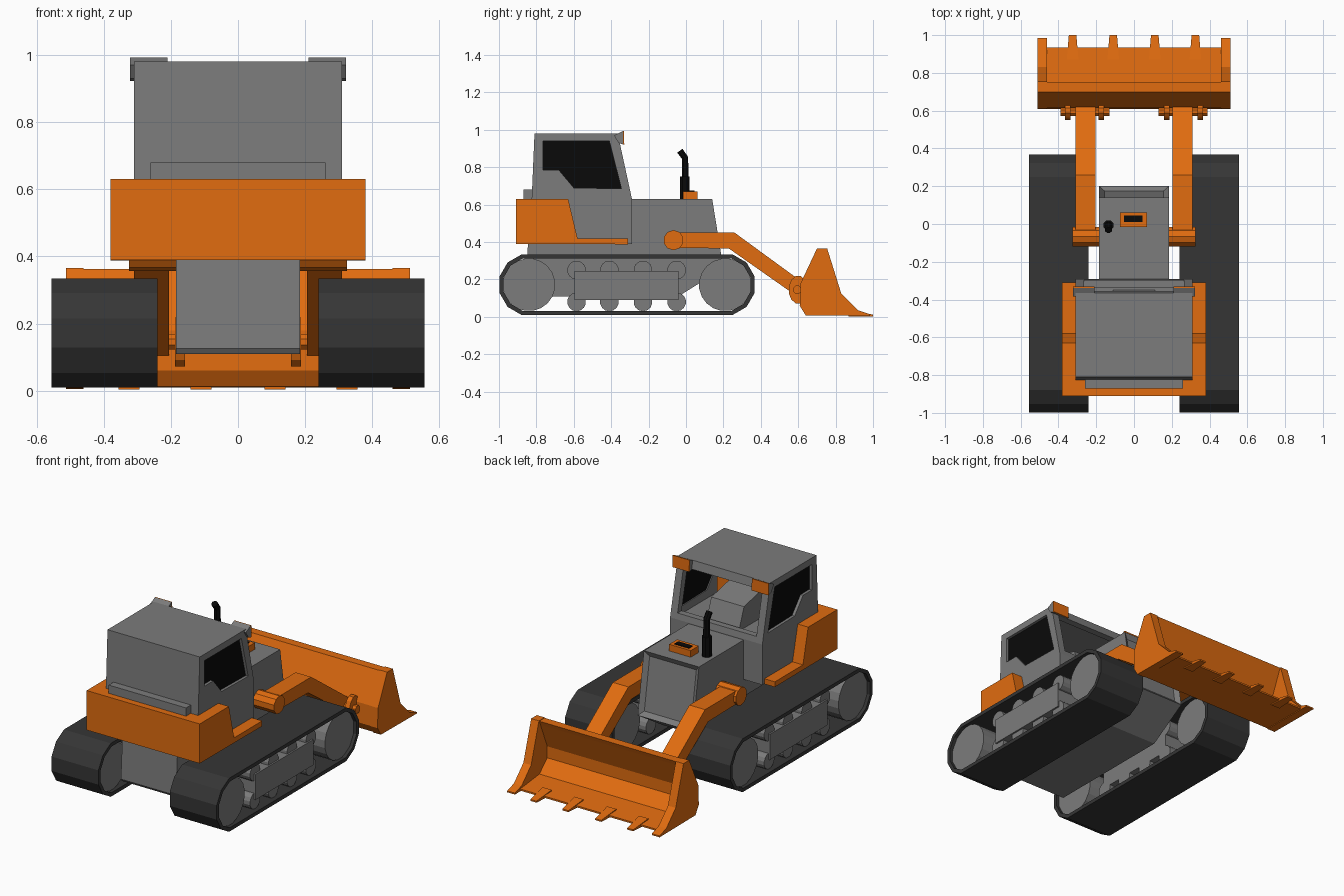
import bpy, bmesh
from math import sin, cos, radians, pi
from mathutils import Vector

if "Cube" in bpy.data.objects:
    bpy.data.objects.remove(bpy.data.objects["Cube"])


def material(name, rgb):
    m = bpy.data.materials.new(name)
    m.use_nodes = True
    m.diffuse_color = (*rgb, 1)
    m.node_tree.nodes["Principled BSDF"].inputs["Base Color"].default_value = (*rgb, 1)
    return m


GREY = material("body grey", (0.2, 0.2, 0.2))
ORANGE = material("work orange", (0.75, 0.15, 0.005))
RUBBER = material("track dark grey", (0.036, 0.036, 0.036))
BLACK = material("glass black", (0.003, 0.003, 0.003))


def finish(name, bm, *mats):
    bmesh.ops.recalc_face_normals(bm, faces=bm.faces)
    mesh = bpy.data.meshes.new(name)
    bm.to_mesh(mesh)
    bm.free()
    ob = bpy.data.objects.new(name, mesh)
    bpy.context.collection.objects.link(ob)
    for m in mats:
        mesh.materials.append(m)
    return ob


def prism(name, profile, x0, x1, mat):
    """Extrude a (y, z) profile from x0 to x1."""
    bm = bmesh.new()
    a = [bm.verts.new((x0, y, z)) for y, z in profile]
    b = [bm.verts.new((x1, y, z)) for y, z in profile]
    bm.faces.new(a)
    bm.faces.new(b)
    for i in range(len(a)):
        j = (i + 1) % len(a)
        bm.faces.new((a[i], a[j], b[j], b[i]))
    return finish(name, bm, mat)


def box(name, x0, x1, y0, y1, z0, z1, mat):
    return prism(name, [(y0, z0), (y1, z0), (y1, z1), (y0, z1)], x0, x1, mat)


def disc(name, y, z, r, x0, x1, mat, n=20, rz=None):
    pts = [(y + r * cos(2 * pi * (i + .5) / n), z + (rz or r) * sin(2 * pi * (i + .5) / n))
           for i in range(n)]
    return prism(name, pts, x0, x1, mat)


def cut(ob, cutter):
    mod = ob.modifiers.new("cut", "BOOLEAN")
    mod.operation = "DIFFERENCE"
    mod.solver = "EXACT"
    mod.object = cutter
    bpy.context.view_layer.objects.active = ob
    bpy.ops.object.modifier_apply(modifier=mod.name)
    bpy.data.objects.remove(cutter)


def stadium(r):
    ends = [(.205, range(-75, 76, 30)), (-.835, range(105, 256, 30))]
    return [(c + r * cos(radians(a)), .172 + r * sin(radians(a))) for c, angles in ends for a in angles]


# Chassis and hood in one profile, with an inset grille on the nose
hood = prism("chassis_and_hood", [(-.85, .11), (-.86, .125), (-.845, .39), (-.3, .39), (-.3, .63),
                                  (.14, .63), (.2, .26), (-.04, .11)], -.185, .185, GREY)
bm = bmesh.new()
bm.from_mesh(hood.data)
nose = max(bm.faces, key=lambda f: f.normal.y)
bmesh.ops.inset_individual(bm, faces=[nose], thickness=.04, depth=0)
bmesh.ops.translate(bm, verts=nose.verts, vec=nose.normal * -.02)
bm.to_mesh(hood.data)
bm.free()

# Cab shell, hollowed out and cut for the windscreen and side windows
window = [(-.765, .94), (-.765, .785), (-.68, .785), (-.6, .69), (-.345, .685), (-.41, .94)]
cab = prism("cab", [(-.825, .39), (-.825, .63), (-.81, .98), (-.365, .98), (-.29, .635), (-.29, .39)],
            -.31, .31, GREY)
cut(cab, prism("cab_cutter", [(-.79, .64), (-.78, .95), (-.4, .95), (-.33, .64)], -.28, .28, GREY))
cut(cab, box("windscreen_cutter", -.265, .265, -.5, -.2, .67, .93, GREY))
cut(cab, prism("window_cutter", window, -.4, .4, GREY))

# Cab interior
prism("console", [(-.58, .62), (-.58, .81), (-.4, .77), (-.35, .64)], -.11, .11, GREY)
box("seat", -.2, .2, -.72, -.585, .62, .8, ORANGE)
box("rear_ledge", -.26, .26, -.87, -.81, .62, .68, GREY)

# Counterweight with side steps
prism("counterweight", [(-.91, .39), (-.91, .63), (-.63, .63), (-.58, .42), (-.31, .42), (-.31, .388)],
      -.38, .38, ORANGE)

# Hood vent and exhaust
box("vent_box", -.075, .07, -.015, .062, .62, .67, ORANGE)
box("vent_slot", -.052, .045, .01, .045, .668, .675, BLACK)


def tube(name, path, r):
    """Octagonal tube along a path of (point, axis) pairs."""
    bm = bmesh.new()
    rings = []
    for p, axis in path:
        q = Vector((0, 0, 1)).rotation_difference(Vector(axis))
        rings.append([bm.verts.new(Vector(p) + q @ Vector((r * cos(i * pi / 4 + pi / 8),
                     r * sin(i * pi / 4 + pi / 8), 0))) for i in range(8)])
    for a, b in zip(rings, rings[1:]):
        for i in range(8):
            bm.faces.new((a[i], a[i - 1], b[i - 1], b[i]))
    bm.faces.new(rings[0])
    bm.faces.new(rings[-1])
    finish(name, bm, BLACK)


up = (0, 0, 1)
tube("exhaust_base", [((-.135, -.007, .62), up), ((-.135, -.007, .75), up)], .028)
tube("exhaust_pipe", [((-.135, -.005, .74), up), ((-.135, -.005, .85), (0, -.3, 1)),
                      ((-.135, -.033, .888), (0, -.6, .8))], .019)

# Bucket shell
prism("bucket_shell", [(.7, .362), (.615, .18), (.61, .06), (.64, .012), (.935, .01), (.935, .02),
                       (.75, .04), (.675, .11), (.675, .18), (.74, .335), (.752, .362)], -.47, .47, ORANGE)

# Bucket teeth
for x in (-.325, -.11, .11, .325):
    bm = bmesh.new()
    bmesh.ops.create_cube(bm, size=1)
    for v in bm.verts:
        tip = v.co.y > 0
        v.co = (x + v.co.x * (.04 if tip else .062), 1 if tip else .87,
                (.012 if tip else .034) if v.co.z > 0 else .003)
    finish("bucket_tooth", bm, ORANGE)

# Parts on both sides
for s, side in ((1, "left"), (-1, "right")):
    def span(a, b):
        return s * a, s * b

    # Track band, open on both faces
    track = prism(side + "_track", stadium(.168), *span(.24, .555), RUBBER)
    cut(track, prism("track_cutter", stadium(.145), *span(.2, .6), RUBBER))

    # Wheels, rollers and roller frame
    for y in (-.84, .21):
        disc(side + "_wheel", y, .172, .141, *span(.26, .535), GREY)
    for y in (-.585, -.41, -.23, -.05):
        disc(side + "_lower_roller", y, .08, .05, *span(.27, .525), GREY, 14)
        disc(side + "_upper_roller", y, .25, .05, *span(.27, .525), GREY, 14)
    box(side + "_roller_frame", *span(.27, .535), -.595, -.04, .09, .245, GREY)

    # Side window pane
    prism(side + "_window", window, *span(.286, .293), BLACK)

    # Roof lamp: wedge housing with a coloured lens
    prism(side + "_lamp_housing", [(-.385, .97), (-.338, .993), (-.336, .922), (-.36, .93)],
          *span(.21, .322), GREY)
    prism(side + "_lamp_lens", [(-.338, .993), (-.332, .993), (-.33, .922), (-.336, .922)],
          *span(.21, .322), ORANGE)

    # Lift arm, pivot and bucket hinge
    prism(side + "_lift_arm", [(-.07, .37), (-.07, .45), (.26, .45), (.63, .18), (.6, .105), (.23, .365)],
          *span(.205, .31), ORANGE)
    disc(side + "_arm_pivot", -.067, .41, .054, *span(.185, .325), ORANGE, 10)
    disc(side + "_hinge_pin", .595, .145, .024, *span(.13, .388), ORANGE, 8)
    for x in (.158, .335):
        disc(side + "_hinge_plate", .6, .145, .052, *span(x, x + .03), ORANGE, 12, .075)

    # Bucket end plate
    prism(side + "_bucket_end", [(.7, .365), (.613, .18), (.608, .06), (.64, .008), (.985, .005),
                                 (.985, .014), (.92, .035), (.83, .125), (.755, .365)],
          *span(.46, .512), ORANGE)
